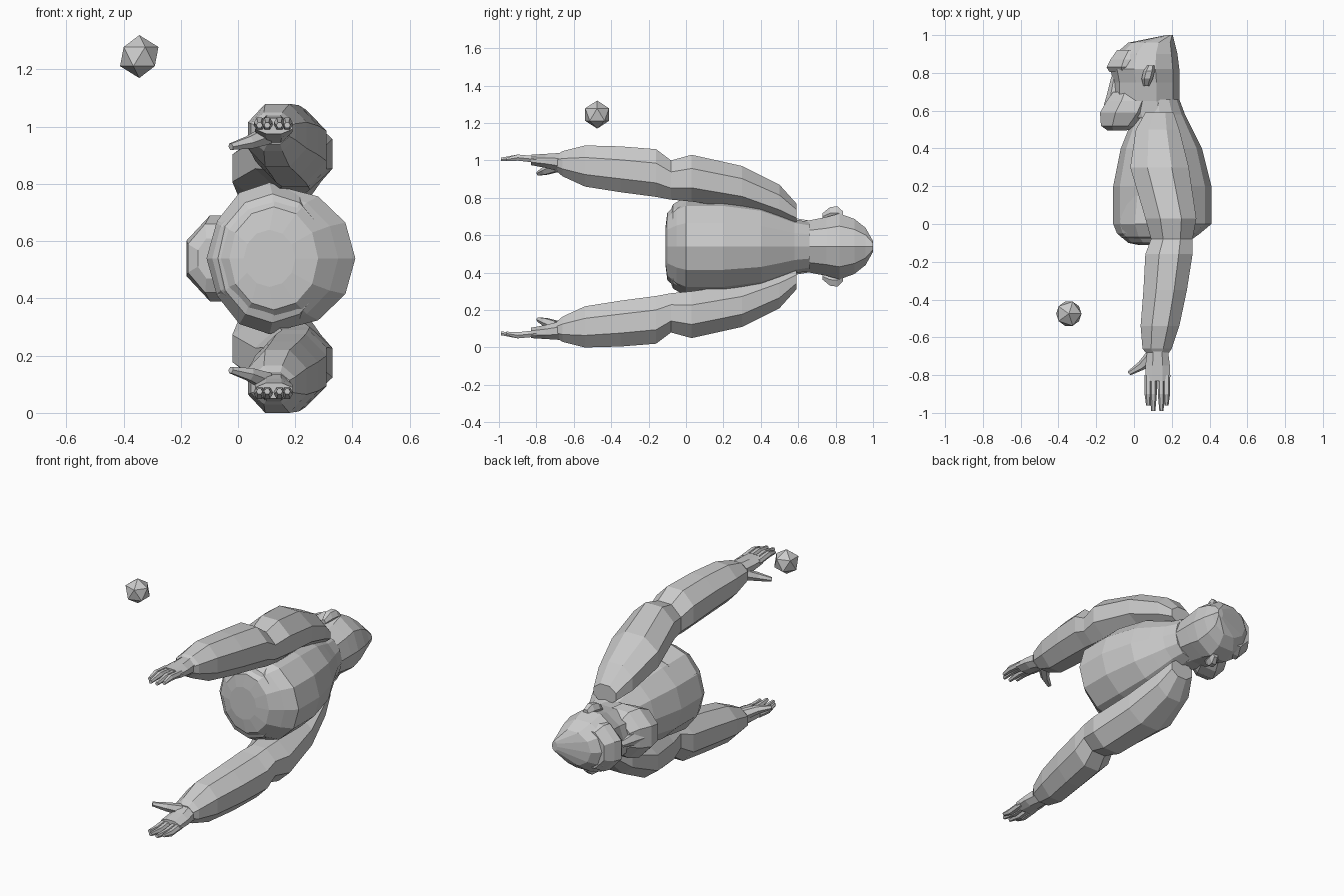
import bpy, bmesh, math
from mathutils import Vector

cube = bpy.data.objects.get("Cube")
if cube:
    bpy.data.objects.remove(cube)

MID = 0.54          # the body lies along y, its mirror plane is z = MID

grey = bpy.data.materials.new("plain grey")
grey.use_nodes = True
colour = (0.6, 0.6, 0.6, 1)
grey.diffuse_color = colour
grey.node_tree.nodes["Principled BSDF"].inputs["Base Color"].default_value = colour


def finish(name, bm):
    bmesh.ops.recalc_face_normals(bm, faces=bm.faces)
    mesh = bpy.data.meshes.new(name)
    bm.to_mesh(mesh)
    bm.free()
    mesh.materials.append(grey)
    ob = bpy.data.objects.new(name, mesh)
    bpy.context.collection.objects.link(ob)
    return ob


def skin(name, loops):
    """Join successive loops of points into a closed, faceted body."""
    bm = bmesh.new()
    rings = [[bm.verts.new(p) for p in loop] for loop in loops]
    n = len(rings[0])
    for a, b in zip(rings, rings[1:]):
        for i in range(n):
            j = (i + 1) % n
            bm.faces.new((a[i], a[j], b[j], b[i]))
    bm.faces.new(rings[0])
    bm.faces.new(rings[-1])
    return finish(name, bm)


def loft(name, sections, sides=8, flat=False, side=1):
    """Sections are (y, x low, x high, height low, height high), heights from MID."""
    turn = math.pi / sides if flat else 0
    grow = 1 / math.cos(turn)
    loops = []
    for y, x0, x1, h0, h1 in sections:
        loop = []
        for i in range(sides):
            a = math.tau * i / sides + turn
            x = (x0 + x1) / 2 + (x1 - x0) / 2 * grow * math.cos(a)
            h = (h0 + h1) / 2 + (h1 - h0) / 2 * grow * math.sin(a)
            loop.append((x, y, MID + side * h))
        loops.append(loop)
    return skin(name, loops)


def even(rows):
    """Sections symmetric about the mirror plane."""
    return [(y, x0, x1, -h, h) for y, x0, x1, h in rows]


def digit(name, points, radii, side):
    """Tapering six-sided finger along a path of (x, y, height)."""
    pts = [Vector((x, y, MID + side * h)) for x, y, h in points]
    axis = (pts[-1] - pts[0]).normalized()
    u = axis.cross(Vector((0, 0, 1))).normalized()
    v = axis.cross(u)
    loops = []
    for p, r in zip(pts, radii):
        angles = [math.tau * k / 6 for k in range(6)]
        loops.append([p + r * (u * math.cos(a) + v * math.sin(a)) for a in angles])
    return skin(name, loops)


# Torso with rounded base
loft("torso", even([
    (-0.11, 0.02, 0.2, 0.1),
    (-0.1, -0.03, 0.28, 0.18),
    (-0.05, -0.09, 0.35, 0.225),
    (0.0, -0.11, 0.41, 0.25),
    (0.2, -0.11, 0.41, 0.25),
    (0.4, -0.07, 0.36, 0.22),
    (0.5, -0.03, 0.31, 0.18),
    (0.58, 0.0, 0.27, 0.145),
    (0.66, 0.02, 0.24, 0.13),
]), 12)

# Pelvis surface pressing through the base
loft("pelvis", even([
    (-0.105, 0.0, 0.24, 0.13),
    (-0.07, -0.07, 0.31, 0.225),
    (0.0, -0.1, 0.32, 0.265),
    (0.15, -0.09, 0.34, 0.25),
]), 12)

# Head with sloping crest
loft("head", even([
    (0.56, -0.06, 0.25, 0.14),
    (0.65, -0.11, 0.24, 0.145),
    (0.75, -0.11, 0.24, 0.165),
    (0.82, -0.125, 0.24, 0.185),
    (0.9, -0.1, 0.23, 0.155),
    (0.96, -0.03, 0.215, 0.105),
    (1.0, 0.17, 0.205, 0.03),
]), 10)
loft("muzzle", even([
    (0.495, -0.14, -0.04, 0.07),
    (0.52, -0.175, 0.03, 0.12),
    (0.59, -0.18, 0.1, 0.15),
    (0.65, -0.145, 0.12, 0.14),
    (0.7, -0.11, 0.1, 0.1),
]), 8, True)
loft("brow", even([
    (0.805, -0.13, 0.1, 0.12),
    (0.83, -0.145, 0.12, 0.14),
    (0.87, -0.125, 0.12, 0.14),
    (0.92, -0.09, 0.12, 0.11),
]), 8, True)
loft("nose", even([
    (0.63, -0.16, -0.06, 0.05),
    (0.68, -0.145, -0.06, 0.04),
    (0.78, -0.12, -0.06, 0.02),
]), 6)

for side, word in ((1, "right"), (-1, "left")):
    loft(word + "_ear", [
        (0.73, 0.05, 0.08, 0.14, 0.18),
        (0.77, 0.04, 0.1, 0.14, 0.215),
        (0.81, 0.05, 0.11, 0.14, 0.22),
        (0.84, 0.07, 0.11, 0.14, 0.19),
    ], 6, False, side)

    # Long arm from shoulder to wrist
    loft(word + "_arm", [
        (0.59, 0.06, 0.21, 0.12, 0.23),
        (0.5, 0.01, 0.24, 0.14, 0.33),
        (0.3, -0.02, 0.29, 0.2, 0.43),
        (0.03, 0.06, 0.33, 0.24, 0.49),
        (-0.08, 0.09, 0.31, 0.25, 0.46),
        (-0.16, 0.06, 0.31, 0.265, 0.52),
        (-0.35, 0.05, 0.28, 0.29, 0.535),
        (-0.54, 0.035, 0.24, 0.32, 0.54),
        (-0.66, 0.045, 0.2, 0.375, 0.51),
        (-0.69, 0.07, 0.18, 0.4, 0.49),
    ], 8, True, side)

    # Hand with paired fingers and a thumb
    loft(word + "_palm", [
        (-0.67, 0.07, 0.18, 0.4, 0.5),
        (-0.75, 0.06, 0.19, 0.42, 0.495),
        (-0.83, 0.06, 0.19, 0.435, 0.49),
    ], 8, True, side)
    for k, x in enumerate((0.075, 0.102, 0.145, 0.172)):
        tip = -0.99 if k in (1, 2) else -0.96
        digit(f"{word}_finger_{k + 1}",
              [(x, -0.8, 0.465), (x, -0.9, 0.475), (x, tip, 0.465)],
              (0.02, 0.019, 0.011), side)
    digit(word + "_thumb",
          [(0.1, -0.69, 0.43), (0.04, -0.75, 0.405), (-0.025, -0.79, 0.39)],
          (0.035, 0.025, 0.013), side)

# Loose faceted ball
ball = bmesh.new()
bmesh.ops.create_icosphere(ball, subdivisions=1, radius=0.075)
bmesh.ops.translate(ball, verts=ball.verts, vec=(-0.345, -0.475, 1.245))
finish("ball", ball)
